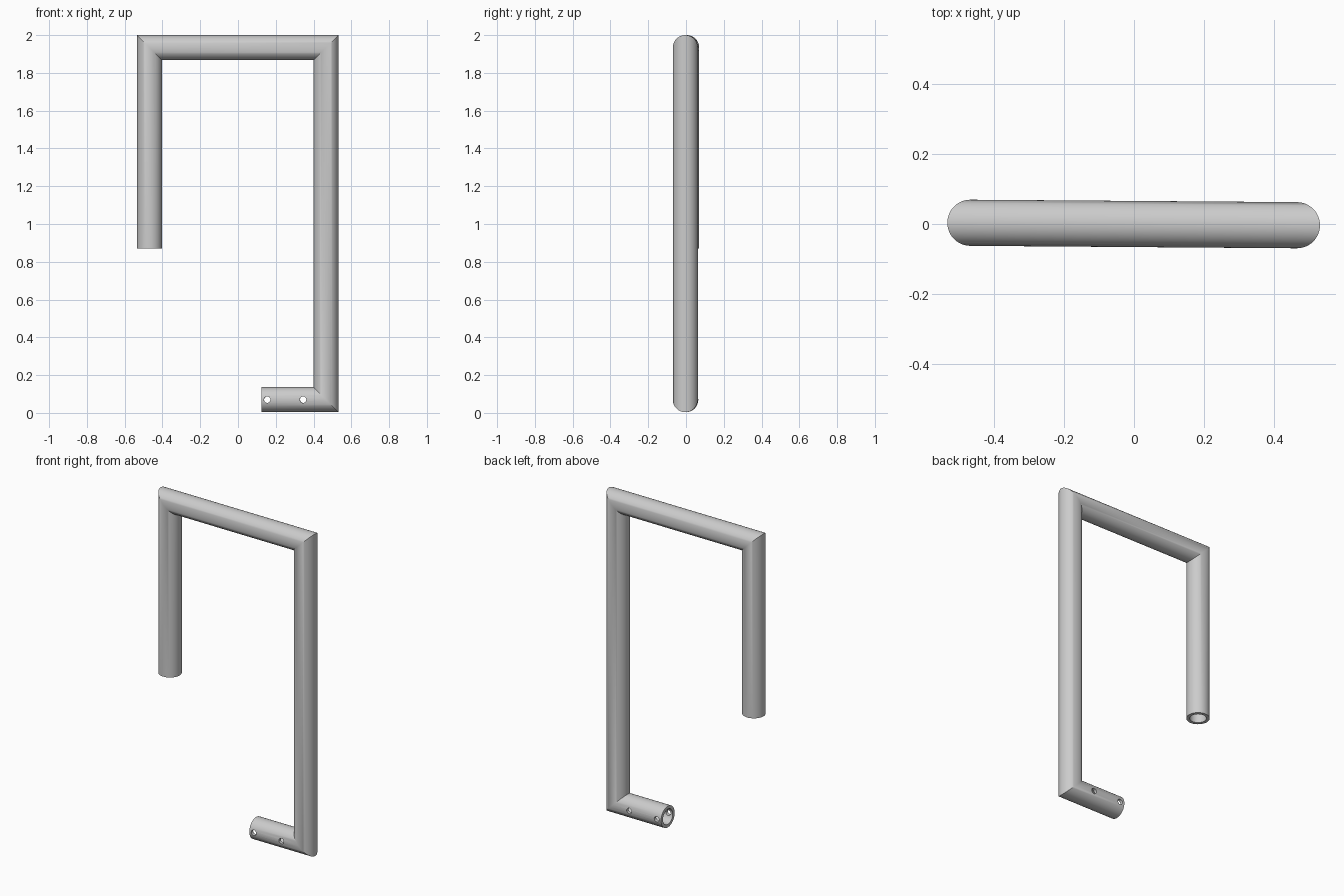
import bpy, bmesh
from math import cos, sin, pi, radians
from mathutils import Vector, Matrix

cube = bpy.data.objects.get("Cube")
if cube:
    bpy.data.objects.remove(cube, do_unlink=True)

SIDES = 48
OUTER, INNER = 0.066, 0.047
TILT = Matrix.Rotation(-0.0075, 4, "Z")

steel = bpy.data.materials.new("grey_steel")
steel.use_nodes = True
steel.diffuse_color = (0.6, 0.6, 0.6, 1)
steel.node_tree.nodes["Principled BSDF"].inputs["Base Color"].default_value = (0.6, 0.6, 0.6, 1)

# Centre line of the bent tube, from the free leg to the foot socket
path = [Vector((x, 0, z)) for x, z in
        [(-0.468, 0.87), (-0.468, 1.934), (0.466, 1.934), (0.466, 0.07), (0.125, 0.07)]]


def side_normal(a, b):
    d = (b - a).normalized()
    return Vector((-d.z, 0, d.x))


def mitred_rings(bm, radius):
    """One ring per path point, lying in the mitre plane at each corner."""
    normals = [side_normal(a, b) for a, b in zip(path, path[1:])]
    rings = []
    for i, p in enumerate(path):
        n1, n2 = normals[max(i - 1, 0)], normals[min(i, len(normals) - 1)]
        across = (n1 + n2) / (1 + n1.dot(n2))
        rings.append([bm.verts.new(p + radius * (across * cos(t) + Vector((0, sin(t), 0))))
                      for t in (2 * pi * k / SIDES for k in range(SIDES))])
    return rings


def bridge(bm, a, b):
    for k in range(SIDES):
        j = (k + 1) % SIDES
        bm.faces.new((a[k], a[j], b[j], b[k]))


# Hollow tube with square mitred corners
bm = bmesh.new()
outer, inner = mitred_rings(bm, OUTER), mitred_rings(bm, INNER)
for rings in (outer, inner):
    for a, b in zip(rings, rings[1:]):
        bridge(bm, a, b)
for end in (0, -1):
    bridge(bm, outer[end], inner[end])
bmesh.ops.recalc_face_normals(bm, faces=bm.faces)
mesh = bpy.data.meshes.new("tube_frame")
bm.to_mesh(mesh)
bm.free()
mesh.materials.append(steel)
frame = bpy.data.objects.new("tube_frame", mesh)
bpy.context.collection.objects.link(frame)

# Bolt holes through the foot socket
cutters = []
for x in (0.155, 0.345):
    bpy.ops.mesh.primitive_cylinder_add(vertices=24, radius=0.017, depth=0.4,
                                        location=(x, 0, 0.07), rotation=(pi / 2, 0, 0))
    cutter = bpy.context.object
    cutter.name = "bolt_hole_cutter"
    cutter.hide_render = True
    cutter.data.materials.append(steel)
    cutters.append(cutter)
    cut = frame.modifiers.new("bolt_hole", "BOOLEAN")
    cut.operation = "DIFFERENCE"
    cut.solver = "EXACT"
    cut.object = cutter

bpy.ops.object.select_all(action="DESELECT")
frame.select_set(True)
bpy.context.view_layer.objects.active = frame
for name in [m.name for m in frame.modifiers]:
    bpy.ops.object.modifier_apply(modifier=name)
for cutter in cutters:
    bpy.data.objects.remove(cutter, do_unlink=True)

# Slight turn of the whole frame, crisp mitres and rims
frame.data.transform(TILT)
bpy.ops.object.shade_smooth_by_angle(angle=radians(30))
